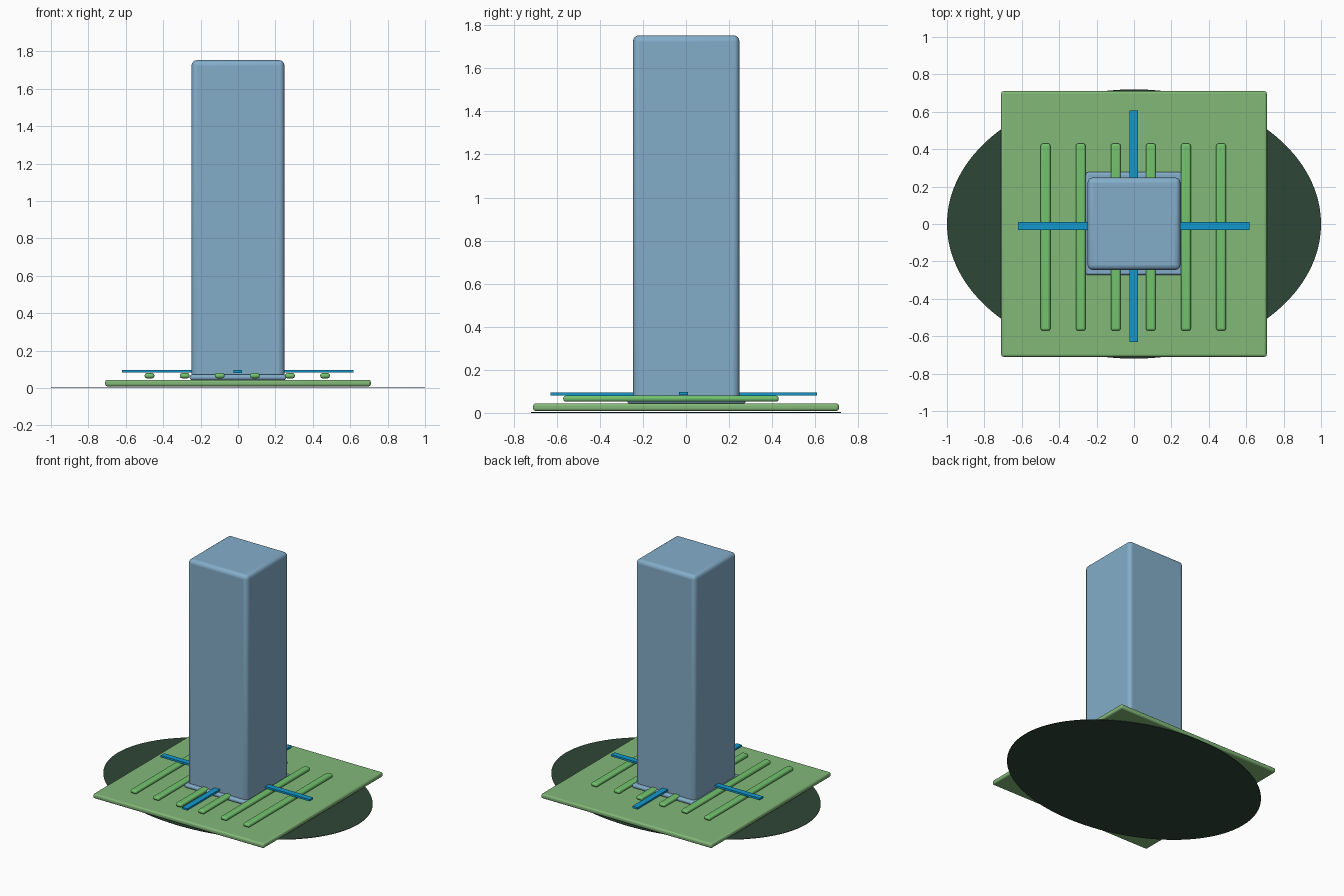
import bpy, math

if "Cube" in bpy.data.objects:
    bpy.data.objects.remove(bpy.data.objects["Cube"])


def material(name, rgb):
    m = bpy.data.materials.new(name)
    m.diffuse_color = (*rgb, 1)
    m.use_nodes = True
    m.node_tree.nodes["Principled BSDF"].inputs["Base Color"].default_value = m.diffuse_color
    return m


GLASS = material("pale_blue", (0.23, 0.42, 0.59))
LAWN = material("lawn_green", (0.225, 0.48, 0.19))
HEDGE = material("hedge_green", (0.17, 0.545, 0.155))
WATER = material("bright_blue", (0.006, 0.315, 0.61))
DARK = material("dark_green", (0.027, 0.061, 0.037))


def box(name, mat, x, y, z, bevel=0.0, segments=3):
    """Box from (min, max) pairs, with optional rounded edges."""
    bpy.ops.mesh.primitive_cube_add(
        size=1, location=[(a + b) / 2 for a, b in (x, y, z)])
    ob = bpy.context.object
    ob.name = name
    ob.scale = [b - a for a, b in (x, y, z)]
    bpy.ops.object.transform_apply(location=False, rotation=False, scale=True)
    ob.data.materials.append(mat)
    if bevel:
        mod = ob.modifiers.new("rounded_edges", 'BEVEL')
        mod.width = bevel
        mod.segments = segments
        bpy.ops.object.shade_smooth_by_angle(angle=math.radians(40))
    return ob


# Flat oval ground
bpy.ops.mesh.primitive_cylinder_add(vertices=96, radius=1, depth=0.003,
                                    location=(0, 0, 0.0015))
oval = bpy.context.object
oval.name = "oval_ground"
oval.scale = (1, 0.72, 1)
oval.data.materials.append(DARK)

# Square lawn slab
box("lawn_slab", LAWN, (-0.71, 0.71), (-0.71, 0.71), (0.009, 0.044), 0.012)

# Tower and the rounded footing below it
box("tower", GLASS, (-0.248, 0.248), (-0.246, 0.248), (0.045, 1.753), 0.028, 4)
box("tower_footing", GLASS, (-0.258, 0.258), (-0.273, 0.277), (0.043, 0.072),
    0.012)

# Six parallel hedge strips
for i in range(6):
    cx = -0.473 + i * 0.1877
    box(f"hedge_strip_{i + 1}", HEDGE, (cx - 0.026, cx + 0.026),
        (-0.57, 0.43), (0.052, 0.08), 0.012)

# Crossed thin channels
box("channel_across", WATER, (-0.62, 0.617), (-0.032, 0.01), (0.082, 0.096))
box("channel_along", WATER, (-0.023, 0.021), (-0.63, 0.608), (0.0815, 0.0955))
